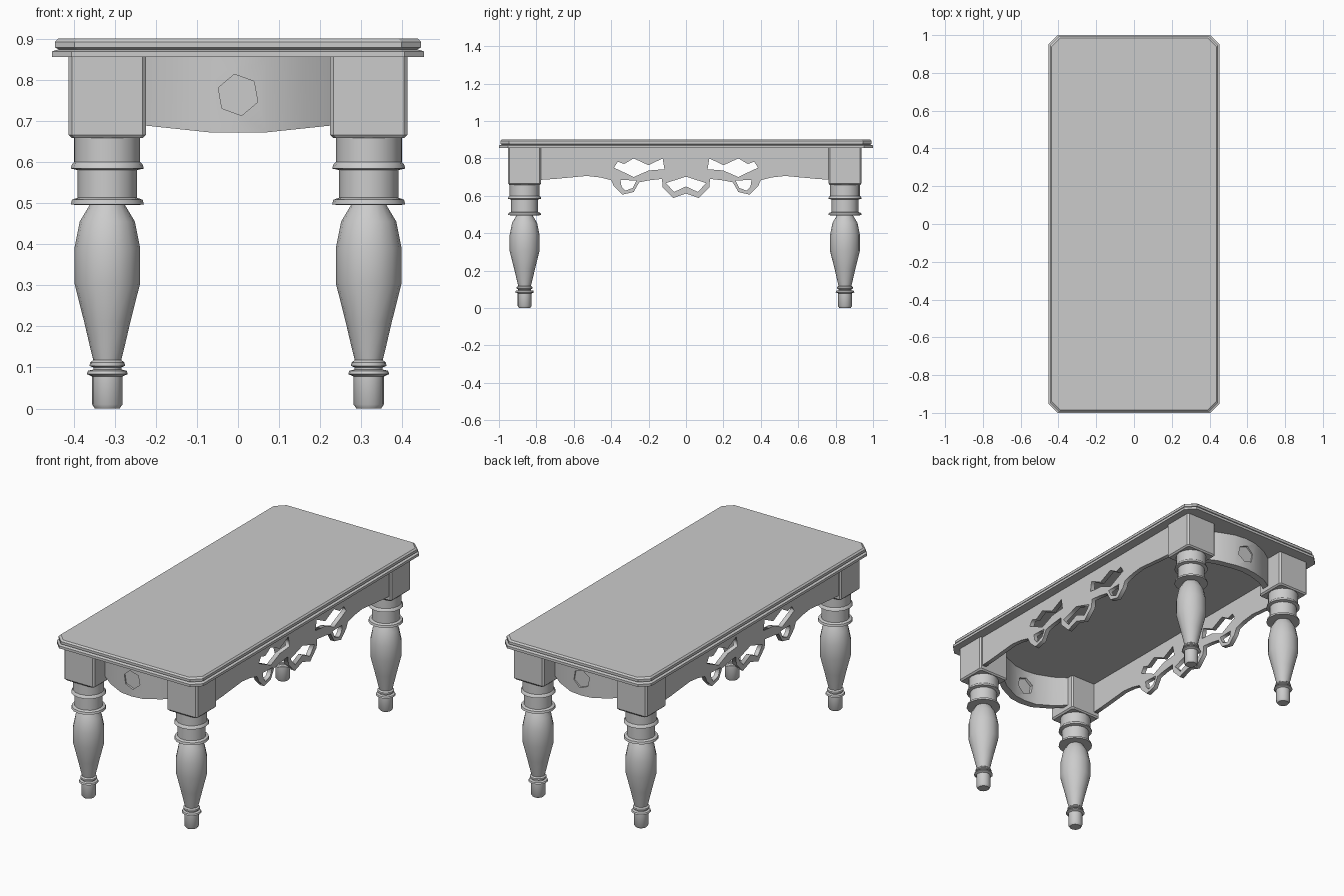
import bpy, bmesh, math

if "Cube" in bpy.data.objects:
    bpy.data.objects.remove(bpy.data.objects["Cube"])

paint = bpy.data.materials.new("plain grey")
paint.diffuse_color = (0.6, 0.6, 0.6, 1)
paint.use_nodes = True
paint.node_tree.nodes["Principled BSDF"].inputs["Base Color"].default_value = paint.diffuse_color


def add_mesh(name, bm, smooth=None):
    bmesh.ops.recalc_face_normals(bm, faces=bm.faces[:])
    me = bpy.data.meshes.new(name)
    bm.to_mesh(me)
    bm.free()
    me.materials.append(paint)
    ob = bpy.data.objects.new(name, me)
    bpy.context.collection.objects.link(ob)
    if smooth:
        bpy.ops.object.select_all(action='DESELECT')
        ob.select_set(True)
        bpy.context.view_layer.objects.active = ob
        bpy.ops.object.shade_smooth_by_angle(angle=math.radians(smooth))
    return ob


def loft(bm, rings):
    """Skin a stack of equal-length point rings and cap both ends."""
    loops = [[bm.verts.new(p) for p in r] for r in rings]
    n = len(loops[0])
    for a, b in zip(loops, loops[1:]):
        for i in range(n):
            j = (i + 1) % n
            bm.faces.new((a[i], a[j], b[j], b[i]))
    bm.faces.new(loops[0])
    bm.faces.new(loops[-1])


def clipped_rect(hx, hy, c, z, cx=0, cy=0):
    pts = [(hx, hy - c), (hx - c, hy), (c - hx, hy), (-hx, hy - c),
           (-hx, c - hy), (c - hx, -hy), (hx - c, -hy), (hx, c - hy)]
    return [(cx + x, cy + y, z) for x, y in pts]


def circle(r, z, cx, cy, n=16):
    return [(cx + r * math.cos(2 * math.pi * i / n),
             cy + r * math.sin(2 * math.pi * i / n), z) for i in range(n)]


# Table top with a stepped rim and clipped corners
bm = bmesh.new()
loft(bm, [clipped_rect(hx, hy, 0.047, z) for hx, hy, z in (
    (0.452, 1.0, 0.855), (0.452, 1.0, 0.869), (0.436, 0.984, 0.874),
    (0.445, 0.993, 0.878), (0.445, 0.993, 0.892), (0.437, 0.985, 0.9))])
add_mesh("table_top", bm)

# Turned legs: (radius, height) from foot to block
TURNING = [(0.03, 0), (0.037, 0.01), (0.037, 0.078), (0.05, 0.084), (0.047, 0.092),
           (0.034, 0.095), (0.034, 0.1), (0.043, 0.104), (0.042, 0.112),
           (0.034, 0.118), (0.042, 0.15), (0.056, 0.21), (0.08, 0.305), (0.08, 0.39),
           (0.067, 0.455), (0.043, 0.495), (0.089, 0.496), (0.086, 0.508),
           (0.072, 0.513), (0.072, 0.58), (0.089, 0.584), (0.086, 0.594),
           (0.08, 0.6), (0.08, 0.665)]
for sx in (-1, 1):
    for cy, end in ((-0.863, "front"), (0.85, "back")):
        side = "left" if sx < 0 else "right"
        cx = 0.318 * sx
        bm = bmesh.new()
        loft(bm, [circle(r, z, cx, cy) for r, z in TURNING])
        add_mesh(f"{end}_{side}_leg", bm, 40)
        bm = bmesh.new()
        loft(bm, [clipped_rect(0.086, 0.082, 0.008, 0.658, cx, cy),
                  clipped_rect(0.094, 0.088, 0.008, 0.666, cx, cy),
                  clipped_rect(0.094, 0.088, 0.008, 0.856, cx, cy)])
        add_mesh(f"{end}_{side}_block", bm)

# Pierced side aprons: half outline along the bottom edge, then mirrored
EDGE = [(-0.79, 0.684), (-0.7, 0.69), (-0.53, 0.706), (-0.46, 0.698), (-0.4, 0.683),
        (-0.385, 0.65), (-0.34, 0.606), (-0.28, 0.62), (-0.25, 0.672), (-0.2, 0.682),
        (-0.128, 0.69), (-0.125, 0.645), (-0.068, 0.588)]
outline = [(-0.79, 0.856)] + EDGE + [(0, 0.612)]
outline += [(-y, z) for y, z in reversed(EDGE)] + [(0.79, 0.856)]
UPPER = [(-0.385, 0.75), (-0.365, 0.782), (-0.33, 0.77), (-0.28, 0.8), (-0.2, 0.763),
         (-0.125, 0.8), (-0.115, 0.742), (-0.2, 0.735), (-0.28, 0.7), (-0.31, 0.715)]
LOWER = [(-0.35, 0.684), (-0.265, 0.682), (-0.285, 0.642), (-0.325, 0.627), (-0.345, 0.65)]
MIDDLE = [(-0.107, 0.668), (0, 0.702), (0.107, 0.668), (0.064, 0.62), (0, 0.65),
          (-0.064, 0.62)]
holes = [MIDDLE] + [[(s * y, z) for y, z in h] for h in (UPPER, LOWER) for s in (1, -1)]
for sx, side in ((-1, "left"), (1, "right")):
    cu = bpy.data.curves.new(f"{side}_apron", 'CURVE')
    cu.dimensions = '2D'
    cu.fill_mode = 'BOTH'
    cu.extrude = 0.0125
    for pts in [outline] + holes:
        sp = cu.splines.new('POLY')
        sp.points.add(len(pts) - 1)
        for p, (y, z) in zip(sp.points, pts):
            p.co = (y, z, 0, 1)
        sp.use_cyclic_u = True
    cu.materials.append(paint)
    ob = bpy.data.objects.new(f"{side}_apron", cu)
    ob.location = (0.386 * sx, 0, 0)
    ob.rotation_euler = (math.pi / 2, 0, math.pi / 2)
    bpy.context.collection.objects.link(ob)
    bpy.ops.object.select_all(action='DESELECT')
    ob.select_set(True)
    bpy.context.view_layer.objects.active = ob
    bpy.ops.object.convert(target='MESH')

# Bowed end aprons with a hexagonal recess on both faces
XS = [-0.24, -0.16, -0.07, 0, 0.07, 0.16, 0.24]
for sy, end in ((-1, "front"), (1, "back")):
    shift = 0 if sy < 0 else -0.014
    bm = bmesh.new()
    rings = []
    for x in XS:
        bow = 0.94 - 0.1 * (x / 0.24) ** 2 + shift
        low = 0.672 + 0.018 * max(0, abs(x) - 0.07) / 0.17
        rings.append([(x, sy * bow, low), (x, sy * bow, 0.856),
                      (x, sy * (bow - 0.04), 0.856), (x, sy * (bow - 0.04), low)])
    loft(bm, rings)
    apron = add_mesh(f"{end}_apron", bm, 30)
    for depth in (0.96, 0.88):
        bm = bmesh.new()
        hexagon = [(0.051 * math.cos(math.radians(a)), 0.763 + 0.051 * math.sin(math.radians(a)))
                   for a in range(40, 400, 60)]
        loft(bm, [[(x, sy * (depth + shift + d), z) for x, z in hexagon]
                  for d in (-0.032, 0.032)])
        cutter = add_mesh("recess_cutter", bm)
        cutter.hide_render = True
        mod = apron.modifiers.new("recess", 'BOOLEAN')
        mod.operation = 'DIFFERENCE'
        mod.solver = 'EXACT'
        mod.object = cutter
        bpy.context.view_layer.objects.active = apron
        bpy.ops.object.modifier_apply(modifier=mod.name)
        bpy.data.objects.remove(cutter)
